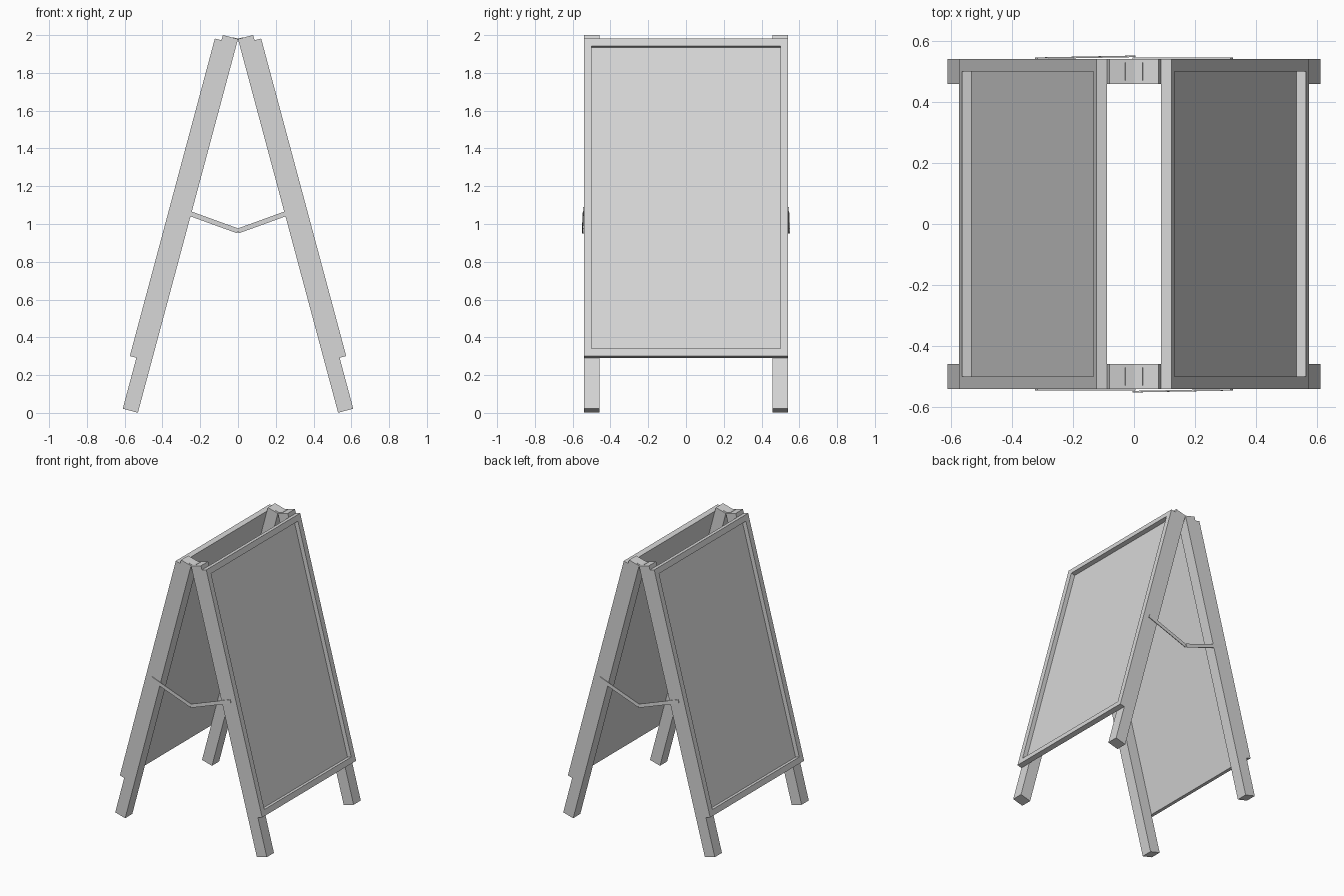
import bpy
import bmesh
from math import radians, sin, cos
from mathutils import Matrix, Vector

cube = bpy.data.objects.get("Cube")
if cube:
    bpy.data.objects.remove(cube, do_unlink=True)

grey = bpy.data.materials.new("light_grey")
grey.use_nodes = True
grey.diffuse_color = (0.68, 0.68, 0.68, 1)
grey.node_tree.nodes["Principled BSDF"].inputs["Base Color"].default_value = grey.diffuse_color

TILT = radians(15)
APEX = Vector((0, 0, 1.979))   # where the two halves meet
LEG = 0.083                    # leg depth
FACE = 0.119                   # outer face of the board frame
HALF = 0.54                    # half the width of the sign
LENGTH = 2.048
TOP, BOTTOM, RAIL = 0.029, 1.769, 0.041


def boxes(name, blocks):
    """One object from blocks of (origin, three axes, ranges along the axes)."""
    bm = bmesh.new()
    for origin, axes, ranges in blocks:
        centre = origin.copy()
        columns = []
        for axis, (low, high) in zip(axes, ranges):
            centre += axis * (low + high) / 2
            columns.append(axis * (high - low))
        matrix = Matrix.Translation(centre) @ Matrix(columns).transposed().to_4x4()
        bmesh.ops.create_cube(bm, size=1, matrix=matrix)
    bmesh.ops.recalc_face_normals(bm, faces=bm.faces)
    mesh = bpy.data.meshes.new(name)
    bm.to_mesh(mesh)
    bm.free()
    mesh.materials.append(grey)
    obj = bpy.data.objects.new(name, mesh)
    bpy.context.collection.objects.link(obj)
    return obj


Y = Vector((0, 1, 0))
for label, side in (("left", 1), ("right", -1)):
    # Axes of the sloping half: down the leg, outward, and across
    down = Vector((side * sin(TILT), 0, -cos(TILT)))
    out = Vector((side * cos(TILT), 0, sin(TILT)))
    axes = (down, out, Y)

    def half_part(name, *ranges):
        boxes(name, [(APEX, axes, r) for r in ranges])

    # Legs and hinge leaves
    for end, low, high in (("front", -HALF, -0.458), ("back", 0.458, HALF)):
        half_part(f"{end}_{label}_leg", ((0, LENGTH), (0, LEG), (low, high)))
        half_part(f"{end}_{label}_hinge_leaf",
                  ((-0.002, 0), (0, 0.03), (low + 0.012, high - 0.012)))

    # Board frame of four rails
    depth = (LEG, FACE)
    inner = HALF - RAIL
    half_part(f"{label}_frame",
              ((TOP, BOTTOM), depth, (-HALF, -inner)),
              ((TOP, BOTTOM), depth, (inner, HALF)),
              ((TOP, TOP + RAIL), depth, (-inner, inner)),
              ((BOTTOM - RAIL, BOTTOM), depth, (-inner, inner)))

    # Recessed board
    half_part(f"{label}_board",
              ((TOP + RAIL, BOTTOM - RAIL), (LEG, LEG + 0.005), (-inner, inner)))


# Folding braces: two thin arms on each end, one lapping over the other
def arm(name, start, end):
    along = end - start
    length = along.length
    along.normalize()
    up = Y.cross(along).normalized()
    across = along.cross(up)
    boxes(name, [(start, (along, up, across),
                  ((0, length), (-0.013, 0.013), (-0.0025, 0.0025)))])


for end, turn in (("front", -1), ("back", 1)):
    middle, tip = 0.963, 1.079
    lapped = Vector((0, turn * 0.5425, middle))
    lapping = Vector((0, turn * 0.5485, middle))
    arm(f"{end}_under_brace", lapped, Vector((turn * 0.32, turn * 0.5425, tip)))
    arm(f"{end}_over_brace", lapping, Vector((-turn * 0.32, turn * 0.5425, tip)))
